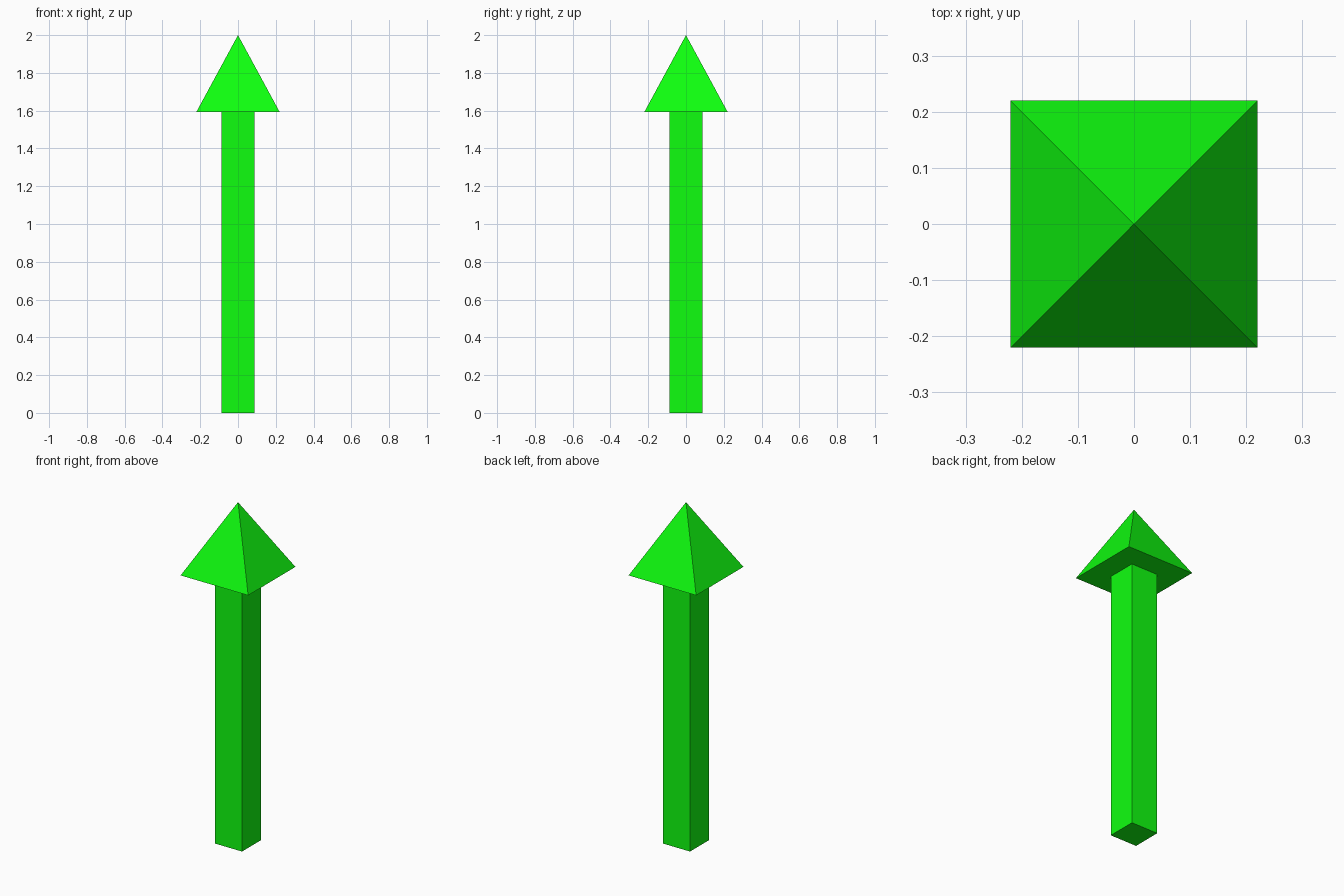
import bpy
from math import pi, sqrt

if "Cube" in bpy.data.objects:
    bpy.data.objects.remove(bpy.data.objects["Cube"])

green = bpy.data.materials.new("bright_green")
green.diffuse_color = (0.005, 1.0, 0.005, 1.0)
green.use_nodes = True
green.node_tree.nodes["Principled BSDF"].inputs["Base Color"].default_value = green.diffuse_color

HEAD_BASE, TOP = 1.594, 2.0


def square_part(name, half_base, half_top, z0, z1):
    """Four-sided prism or pyramid aligned with the axes."""
    bpy.ops.mesh.primitive_cone_add(
        vertices=4, radius1=half_base * sqrt(2), radius2=half_top * sqrt(2),
        depth=z1 - z0, location=(0, 0, (z0 + z1) / 2), rotation=(0, 0, pi / 4))
    bpy.ops.object.transform_apply(location=True, rotation=True, scale=True)
    part = bpy.context.object
    part.name = name
    part.data.materials.append(green)
    return part


# Square shaft standing on the ground
square_part("arrow_shaft", 0.088, 0.088, 0.0, HEAD_BASE)

# Pyramid head with a flat underside
square_part("arrow_head", 0.22, 0.0, HEAD_BASE, TOP)
